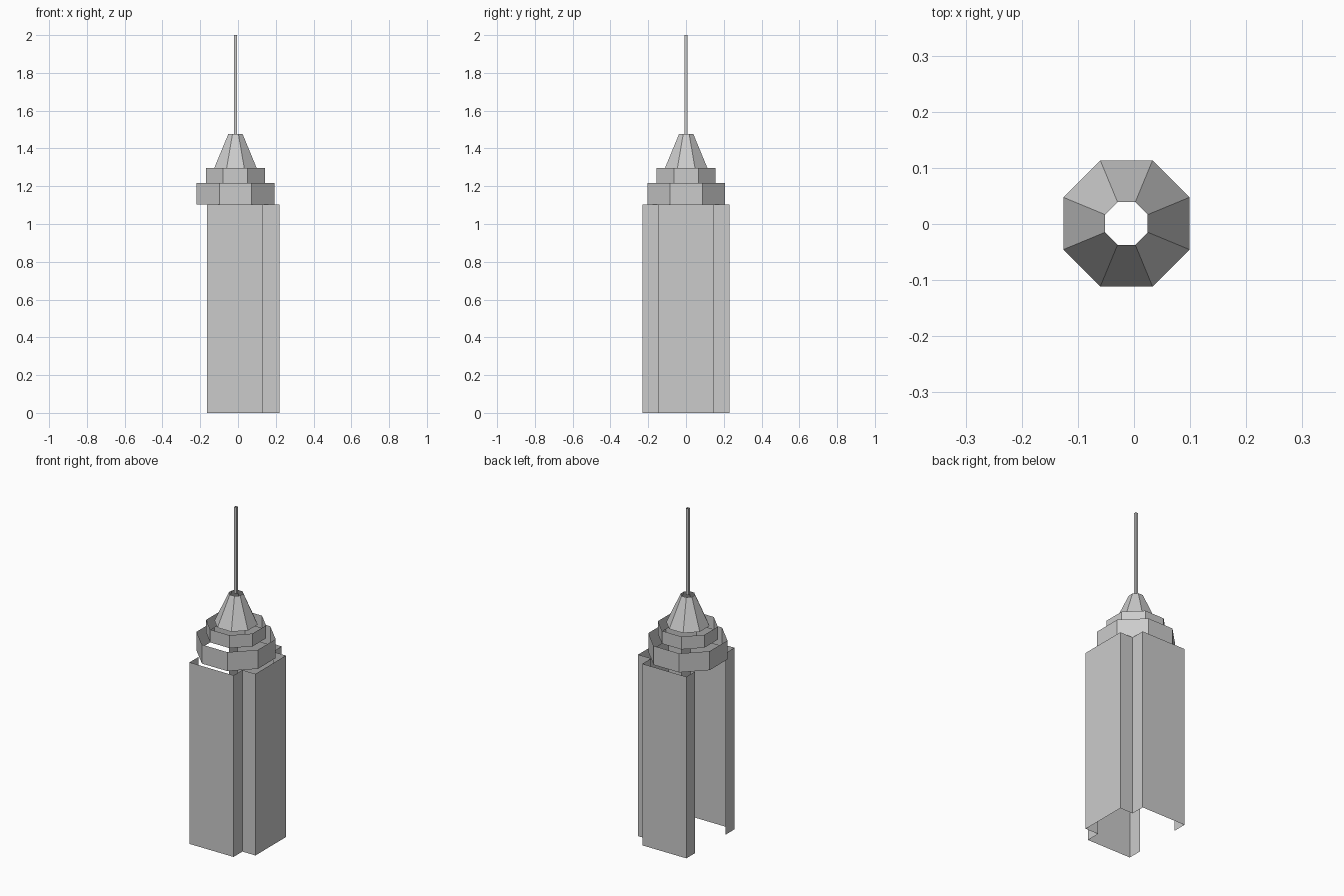
import bpy
import math

if "Cube" in bpy.data.objects:
    bpy.data.objects.remove(bpy.data.objects["Cube"])

CX, CY = -0.0135, 0.001   # shared axis of the crown and spire


def mesh_object(name, verts, faces):
    mesh = bpy.data.meshes.new(name)
    mesh.from_pydata(verts, [], faces)
    mesh.update()
    obj = bpy.data.objects.new(name, mesh)
    bpy.context.collection.objects.link(obj)
    return obj


def wall(name, bottom, top, z0, z1, closed):
    """Open-ended skin between two matching plan outlines."""
    n = len(bottom)
    verts = [(x, y, z0) for x, y in bottom] + [(x, y, z1) for x, y in top]
    faces = [(i, (i + 1) % n, n + (i + 1) % n, n + i)
             for i in range(n if closed else n - 1)]
    return mesh_object(name, verts, faces)


def polygon(sides, apothem):
    """Regular plan outline with flats facing the axes."""
    r = apothem / math.cos(math.pi / sides)
    angles = [2 * math.pi * (i + 0.5) / sides for i in range(sides)]
    return [(CX + r * math.cos(a), CY + r * math.sin(a)) for a in angles]


# Shaft: notched right corners, open on the left; back half mirrors the front
half = [(-0.164, -0.146), (-0.164, -0.231), (0.132, -0.231),
        (0.132, -0.146), (0.2195, -0.146)]
plan = half + [(x, -y) for x, y in reversed(half)]
wall("tower_shaft", plan, plan, 0.0, 1.103, False)

# Crown tiers, tapered roof and mast: all open tubes
for name, sides, a0, a1, z0, z1 in [
    ("lower_crown_ring", 8, 0.206, 0.206, 1.103, 1.218),
    ("upper_crown_ring", 8, 0.156, 0.156, 1.218, 1.296),
    ("tapered_roof", 8, 0.1125, 0.038, 1.296, 1.476),
    ("mast", 4, 0.008, 0.008, 1.476, 2.0),
]:
    wall(name, polygon(sides, a0), polygon(sides, a1), z0, z1, True)
